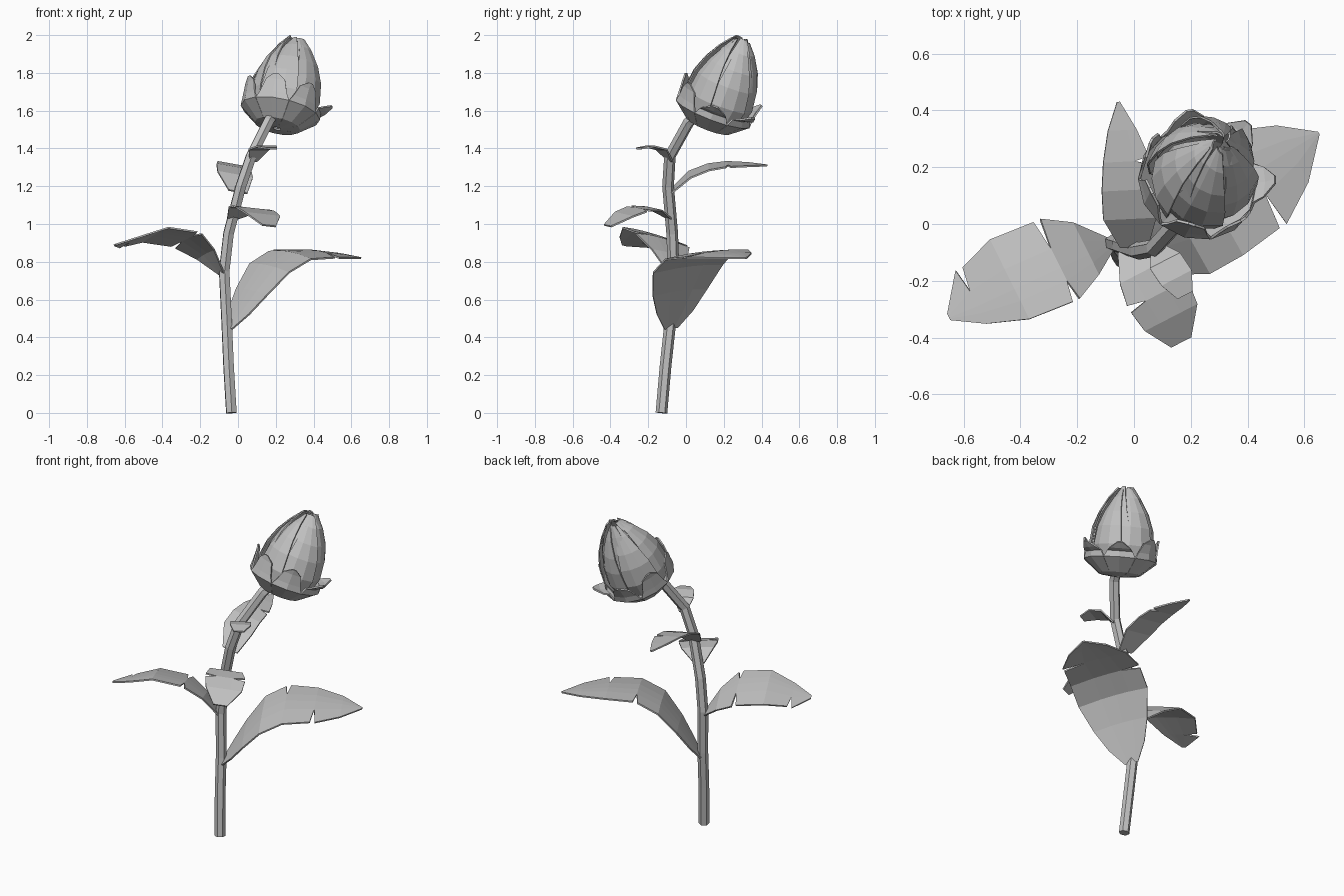
import bpy, bmesh, math, random
from mathutils import Vector

random.seed(4)
cube = bpy.data.objects.get("Cube")
if cube:
    bpy.data.objects.remove(cube)

grey = bpy.data.materials.new("plain grey")
grey.use_nodes = True
grey.diffuse_color = (0.53, 0.53, 0.53, 1)
grey.node_tree.nodes["Principled BSDF"].inputs["Base Color"].default_value = grey.diffuse_color


def add_object(name, data):
    obj = bpy.data.objects.new(name, data)
    bpy.context.collection.objects.link(obj)
    data.materials.append(grey)
    return obj


def add_sheet(name, quads, thickness):
    """Flat-shaded thin shell from loose quads, welded where they meet."""
    bm = bmesh.new()
    for quad in quads:
        bm.faces.new([bm.verts.new(p) for p in quad])
    bmesh.ops.remove_doubles(bm, verts=bm.verts, dist=0.0005)
    bmesh.ops.recalc_face_normals(bm, faces=bm.faces)
    mesh = bpy.data.meshes.new(name)
    bm.to_mesh(mesh)
    bm.free()
    obj = add_object(name, mesh)
    solid = obj.modifiers.new("thickness", "SOLIDIFY")
    solid.thickness = thickness
    solid.offset = 0


def leaf(name, rib, side, left, right, notches=(), droop=0.0):
    """Blade around a rib; a notch (station, sign) splits one edge open."""
    rib = [Vector(p) for p in rib]
    side = Vector(side).normalized()
    quads = []

    def point(i, sign, across, step):
        width = (right if sign > 0 else left)[i]
        p = rib[i] + side * sign * width * across
        p.z -= droop * width * across ** 2
        if (i, sign) in notches and across == 1:
            along = rib[i + 1] - rib[i - 1]
            p += along.normalized() * 0.014 * step
        return p

    for i in range(len(rib) - 1):
        for sign in (-1, 1):
            for a, b in ((0, 0.4), (0.4, 1)):
                quads.append([point(i, sign, a, 1), point(i, sign, b, 1),
                              point(i + 1, sign, b, -1), point(i + 1, sign, a, -1)])
    add_sheet(name, quads, 0.009)


# Stem
curve = bpy.data.curves.new("stem", "CURVE")
curve.dimensions = "3D"
curve.bevel_depth = 0.031
curve.bevel_resolution = 1
curve.use_fill_caps = True
path = [(-0.035, -0.13, 0), (-0.05, -0.108, 0.25), (-0.06, -0.083, 0.48), (-0.073, -0.066, 0.75),
        (-0.05, -0.073, 0.95), (0.015, -0.095, 1.2), (0.07, -0.085, 1.36), (0.16, 0.015, 1.54),
        (0.2, 0.09, 1.6)]
spline = curve.splines.new("POLY")
spline.points.add(len(path) - 1)
for point, co in zip(spline.points, path):
    point.co = (*co, 1)
spline.use_smooth = False
add_object("stem", curve)

# Leaves
leaf("lower_left_leaf",
     [(-0.05, -0.08, 0.45), (0, -0.05, 0.54), (0.065, -0.02, 0.65), (0.155, 0.03, 0.78),
      (0.27, 0.095, 0.85), (0.42, 0.18, 0.855), (0.55, 0.26, 0.84), (0.65, 0.32, 0.82)],
     (0.49, -0.87, -0.1), [0.04, 0.1, 0.15, 0.19, 0.19, 0.17, 0.1, 0.005],
     [0.04, 0.12, 0.18, 0.235, 0.235, 0.215, 0.13, 0.005], [(4, -1), (5, 1)], 0.06)
leaf("lower_right_leaf",
     [(-0.08, -0.07, 0.73), (-0.16, -0.11, 0.85), (-0.26, -0.155, 0.93), (-0.42, -0.23, 0.96),
      (-0.55, -0.29, 0.92), (-0.65, -0.33, 0.89)],
     (-0.43, 0.87, -0.22), [0.02, 0.08, 0.13, 0.12, 0.07, 0.01],
     [0.02, 0.13, 0.19, 0.2, 0.15, 0.015], [(2, 1), (2, -1), (4, 1)], 0.05)
leaf("back_leaf",
     [(0, -0.08, 1.17), (-0.01, 0.02, 1.26), (-0.02, 0.12, 1.3), (-0.03, 0.22, 1.315),
      (-0.045, 0.33, 1.315), (-0.055, 0.43, 1.31)],
     (1, 0.05, -0.18), [0.05, 0.1, 0.095, 0.08, 0.048, 0.005],
     [0.05, 0.09, 0.09, 0.085, 0.055, 0.005], [(3, 1)])
leaf("front_leaf",
     [(-0.03, -0.09, 1.03), (0.03, -0.17, 1.08), (0.08, -0.25, 1.08), (0.125, -0.33, 1.05),
      (0.165, -0.415, 0.99)],
     (0.87, 0.45, -0.1), [0.03, 0.09, 0.11, 0.1, 0.04],
     [0.03, 0.1, 0.12, 0.11, 0.04], [(2, 1), (2, -1)])
leaf("small_upper_leaf",
     [(0.08, -0.08, 1.33), (0.11, -0.13, 1.395), (0.15, -0.19, 1.41), (0.18, -0.25, 1.4)],
     (0.87, 0.45, 0), [0.02, 0.06, 0.06, 0.03], [0.02, 0.06, 0.06, 0.03])

# Flower bud, built around a tilted axis
base = Vector((0.205, 0.11, 1.5))
axis = (Vector((0.31, 0.3, 2.0)) - base).normalized()
turn = Vector((0, 0, 1)).rotation_difference(axis)


def segment(name, angle, profile, columns, twist, thickness):
    """Curved piece of a shell; profile rows are height, radius, half angle."""
    def point(row, c):
        height, radius, half = row
        u = 2 * c / columns - 1
        a = angle + half * u
        r = max(radius + twist * u, 0.002)
        local = Vector((r * math.cos(a), r * math.sin(a), height))
        return base + turn @ local

    quads = [[point(lo, c), point(lo, c + 1), point(hi, c + 1), point(hi, c)]
             for lo, hi in zip(profile, profile[1:]) for c in range(columns)]
    add_sheet(name, quads, thickness)


# Petals: outer ring overlapping in a swirl, then a tighter inner ring
bud = [(0.03, 0.08, 0.42), (0.09, 0.158, 0.56), (0.18, 0.183, 0.58), (0.29, 0.17, 0.54),
       (0.38, 0.138, 0.48), (0.47, 0.085, 0.42), (0.53, 0.035, 0.35)]
for layer, count, shrink in (("outer", 6, 1.0), ("inner", 4, 0.86)):
    for k in range(count):
        wide = 6 / count
        lift = random.uniform(0.97, 1.0)
        rows = [(h * lift, r * shrink, half * wide) for h, r, half in bud]
        segment(f"{layer}_petal_{k + 1}", math.tau * k / count + 0.3, rows, 3, 0.013, 0.007)

# Calyx: sepals joined in a shallow cup, flaring wider on the far side
SEPALS = 7
full = math.pi / SEPALS
for k in range(SEPALS):
    angle = math.tau * k / SEPALS - 1.83
    lean = max(0, math.cos(angle - 0.5))
    flare = 0.215 + 0.055 * lean
    tip = 0.235 - 0.06 * lean
    rows = [(0.01, 0.02, full), (0.025, 0.12, full), (0.1, 0.21, full),
            (0.135, 0.208, full * 0.8), (tip - 0.03, (flare + 0.205) / 2, full * 0.55),
            (tip, flare, full * 0.12)]
    segment(f"sepal_{k + 1}", angle, rows, 2, 0, 0.009)
